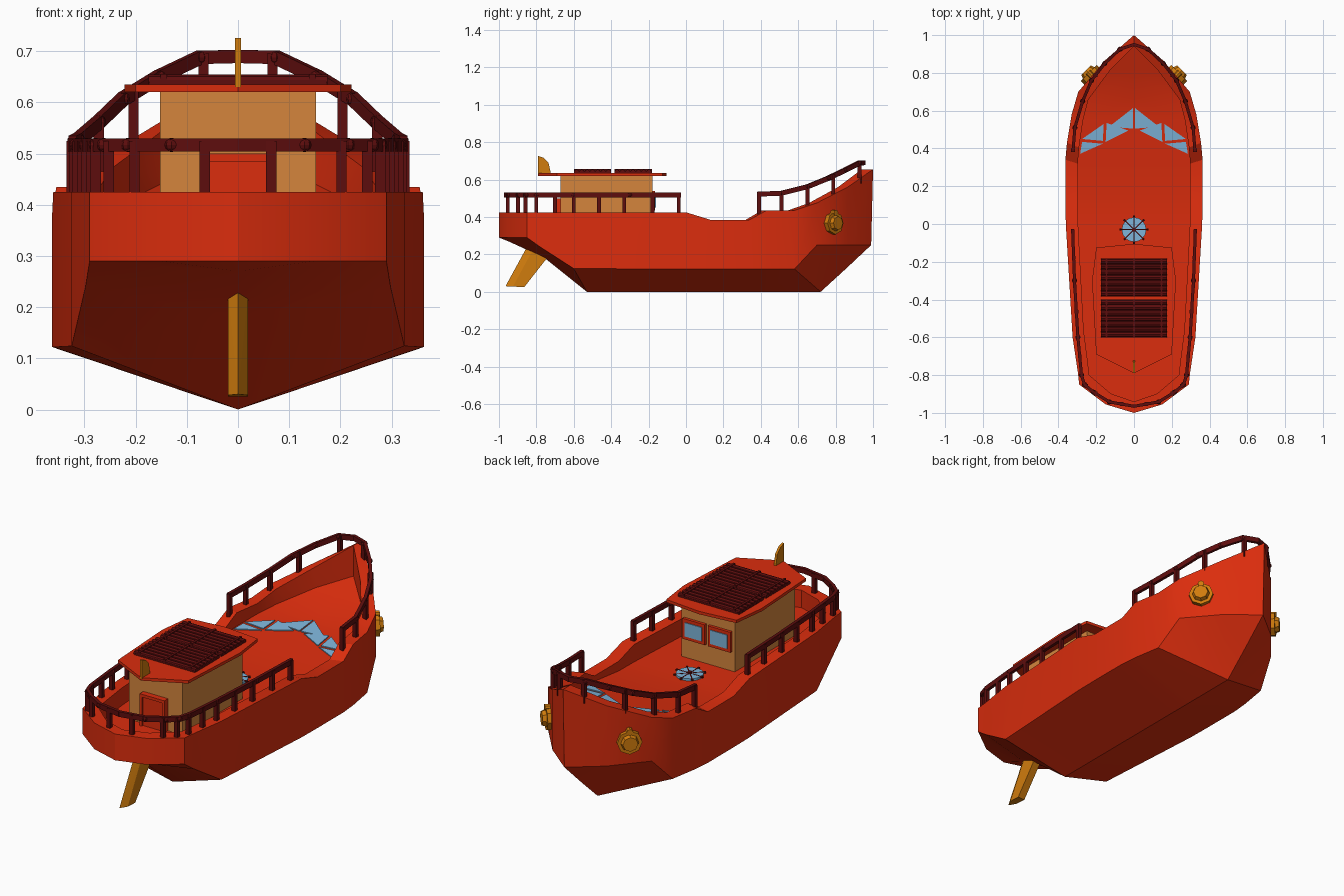
import bpy, bmesh, math
from mathutils import Vector, Matrix

if "Cube" in bpy.data.objects:
    bpy.data.objects.remove(bpy.data.objects["Cube"], do_unlink=True)


def material(name, rgb):
    m = bpy.data.materials.new(name)
    m.use_nodes = True
    m.diffuse_color = (*rgb, 1)
    m.node_tree.nodes["Principled BSDF"].inputs["Base Color"].default_value = (*rgb, 1)
    return m


RED = material("hull red", (0.71, 0.026, 0.004))
MAROON = material("dark maroon", (0.11, 0.004, 0.004))
TAN = material("cabin tan", (0.66, 0.235, 0.046))
GOLD = material("golden brass", (0.63, 0.2, 0.004))
BLUE = material("window blue", (0.21, 0.46, 0.7))


def finish(name, bm, mat, mirror=False, smooth=None):
    if mirror:
        bmesh.ops.mirror(bm, geom=bm.verts[:] + bm.edges[:] + bm.faces[:],
                         matrix=Matrix(), merge_dist=0.0005, axis="X")
    bmesh.ops.recalc_face_normals(bm, faces=bm.faces)
    me = bpy.data.meshes.new(name)
    bm.to_mesh(me)
    bm.free()
    me.materials.append(mat)
    ob = bpy.data.objects.new(name, me)
    bpy.context.collection.objects.link(ob)
    if smooth:
        bpy.ops.object.select_all(action="DESELECT")
        ob.select_set(True)
        bpy.context.view_layer.objects.active = ob
        bpy.ops.object.shade_smooth_by_angle(angle=math.radians(smooth))


def add_box(bm, lo, hi):
    lo, hi = Vector(lo), Vector(hi)
    mat = Matrix.Translation((lo + hi) / 2) @ Matrix.Diagonal((*(hi - lo), 1))
    bmesh.ops.create_cube(bm, size=1, matrix=mat)


def add_beam(bm, a, b, width, height):
    rot = (b - a).to_track_quat("Y", "Z").to_matrix().to_4x4()
    size = Matrix.Diagonal((width, (b - a).length + width * 0.4, height, 1))
    bmesh.ops.create_cube(bm, size=1, matrix=Matrix.Translation((a + b) / 2) @ rot @ size)


def add_rod(bm, a, b, r, sides=8, r2=None):
    a, b = Vector(a), Vector(b)
    rot = (b - a).to_track_quat("Z", "Y").to_matrix().to_4x4()
    bmesh.ops.create_cone(bm, cap_ends=True, segments=sides, radius1=r,
                          radius2=r if r2 is None else r2, depth=(b - a).length,
                          matrix=Matrix.Translation((a + b) / 2) @ rot)


def add_prism(bm, points, shift):
    f = bm.faces.new([bm.verts.new(p) for p in points])
    new = bmesh.ops.extrude_face_region(bm, geom=[f])["geom"]
    bmesh.ops.translate(bm, vec=shift, verts=[g for g in new if isinstance(g, bmesh.types.BMVert)])


def box(name, lo, hi, mat):
    bm = bmesh.new()
    add_box(bm, lo, hi)
    finish(name, bm, mat)


def deck_z(y):
    return 0.335 + max(0, y - 0.122) * 0.11 + max(0, y - 0.65) * 0.25


# Hull: half sections of x, y, rail height, chine height, keel y, keel z
stations = [
    (0, -1.0, 0.425, 0.29, -1.0, 0.29),
    (0.15, -0.955, 0.425, 0.29, -0.95, 0.27),
    (0.29, -0.85, 0.425, 0.29, -0.84, 0.22),
    (0.298, -0.78, 0.425, 0.24, -0.755, 0.18),
    (0.325, -0.6, 0.425, 0.124, -0.53, 0),
    (0.361, 0, 0.425, 0.122, 0, 0),
    (0.363, 0.13, 0.385, 0.122, 0.13, 0),
    (0.363, 0.34, 0.385, 0.122, 0.34, 0),
    (0.355, 0.43, 0.435, 0.122, 0.43, 0),
    (0.33, 0.58, 0.435, 0.122, 0.72, 0),
    (0.295, 0.7, 0.475, 0.25, 0.72, 0),
    (0.155, 0.865, 0.56, 0.25, 0.857, 0.125),
    (0, 1.0, 0.655, 0.25, 0.99, 0.25)]
bm = bmesh.new()
rows = []
for x, y, rail, chine, ky, kz in stations:
    ix, iy = x * 0.82, y * 0.94
    section = [(0, ky, kz), (x, min(y, 0.99), chine), (x, y, rail), (ix, iy, rail),
               (ix, iy, deck_z(iy)), (0, iy, deck_z(iy))]
    rows.append([bm.verts.new(p) for p in section])
for a, b in zip(rows, rows[1:]):
    for i in range(len(a) - 1):
        bm.faces.new((a[i], a[i + 1], b[i + 1], b[i]))
bmesh.ops.remove_doubles(bm, verts=bm.verts, dist=0.0005)
finish("hull", bm, RED, mirror=True, smooth=25)

# Foredeck skylight panes
bm = bmesh.new()
panes = [[(0.004, 0.615), (0.132, 0.515), (0.004, 0.505)],
         [(0.145, 0.535), (0.15, 0.435), (0.03, 0.495)],
         [(0.16, 0.53), (0.275, 0.45), (0.165, 0.44)],
         [(0.165, 0.425), (0.275, 0.435), (0.285, 0.372)]]
for tri in panes:
    add_prism(bm, [(x, y, deck_z(y) - 0.001) for x, y in tri], (0, 0, 0.006))
finish("skylight_panes", bm, BLUE, mirror=True)

# Cabin, door and windows
box("cabin", (-0.152, -0.67, 0.33), (0.152, -0.18, 0.622), TAN)
box("door", (-0.058, -0.69, 0.33), (0.058, -0.66, 0.49), RED)
box("door_lintel", (-0.07, -0.70, 0.485), (0.07, -0.66, 0.5), RED)
for side, label in ((1, "left"), (-1, "right")):
    x = side * 0.064
    box(label + "_door_post", (x - 0.006, -0.70, 0.33), (x + 0.006, -0.66, 0.49), RED)
    c = side * 0.073
    box(label + "_window_frame", (c - 0.064, -0.19, 0.435), (c + 0.064, -0.165, 0.54), RED)
    box(label + "_window_pane", (c - 0.049, -0.17, 0.452), (c + 0.049, -0.161, 0.523), BLUE)

# Roof plate
half = [(0.2, -0.69), (0.222, -0.3), (0.2, -0.125)]
outline = [(0, -0.79)] + half + [(0, -0.105)] + [(-x, y) for x, y in reversed(half)]
bm = bmesh.new()
add_prism(bm, [(x, y, 0.62) for x, y in outline], (0, 0, 0.015))
finish("roof", bm, RED)

# Roof slats in two groups, held by three bars
bm = bmesh.new()
for start in (-0.6, -0.383):
    add_box(bm, (-0.172, start, 0.63), (0.172, start + 0.2, 0.644))
    for i in range(7):
        y = start + 0.0145 + i * 0.0285
        add_rod(bm, (-0.175, y, 0.64), (0.175, y, 0.64), 0.0145)
    for x in (-0.145, 0, 0.145):
        add_box(bm, (x - 0.006, start, 0.635), (x + 0.006, start + 0.2, 0.656))
finish("roof_slats", bm, MAROON)

# Roof fin
bm = bmesh.new()
fin = [(-0.79, 0.63), (-0.79, 0.726), (-0.76, 0.716), (-0.735, 0.69), (-0.722, 0.63)]
add_prism(bm, [(-0.006, y, z) for y, z in fin], (0.012, 0, 0))
finish("roof_fin", bm, GOLD)

# Rudder blade with a ridged trailing edge
bm = bmesh.new()
for y, z in [(-0.965, 0.03), (-0.85, 0.24)]:
    bm.verts.new((0, y, z))
for y, z in [(-0.925, 0.028), (-0.865, 0.025), (-0.72, 0.21), (-0.815, 0.232)]:
    for x in (-0.02, 0.02):
        bm.verts.new((x, y, z))
bmesh.ops.convex_hull(bm, input=bm.verts)
finish("rudder", bm, GOLD)

# Octagonal bow bosses
bm = bmesh.new()
centre, out = Vector((0.222, 0.782, 0.367)), Vector((0.707, 0.707, 0))
add_rod(bm, centre - out * 0.02, centre + out * 0.025, 0.06)
add_rod(bm, centre + out * 0.02, centre + out * 0.045, 0.045, r2=0.036)
top = centre + Vector((0, 0, 0.055))
add_rod(bm, top - out * 0.01, top + out * 0.03, 0.016)
finish("bow_bosses", bm, GOLD, mirror=True)

# Wheel lying on the deck
hub = Vector((0, -0.03, 0.342))
up = Vector((0, 0, 1))
bm = bmesh.new()
add_rod(bm, hub - up * 0.008, hub + up * 0.004, 0.065, 16)
finish("deck_wheel", bm, BLUE)
bm = bmesh.new()
add_rod(bm, hub, hub + up * 0.012, 0.011)
for i in range(8):
    d = Vector((math.cos(i * math.pi / 4), math.sin(i * math.pi / 4), 0))
    add_rod(bm, hub + up * 0.003, hub + up * 0.003 + d * 0.074, 0.0035, 6)
    add_rod(bm, hub + up * 0.002 + d * 0.065, hub + up * 0.002 + d * 0.076, 0.006, 6)
finish("wheel_spokes", bm, MAROON)


# Railings: half paths of flat beams with round joints, mirrored
def railing(name, path, posts, drop):
    bm = bmesh.new()
    pts = [Vector(p) for p in path]
    for a, b in zip(pts, pts[1:]):
        add_beam(bm, a, b, 0.016, 0.026)
    for p in pts[1:-1]:
        bmesh.ops.create_uvsphere(bm, u_segments=8, v_segments=6, radius=0.014,
                                  matrix=Matrix.Translation(p))
    for seg, t in posts:
        p = pts[seg].lerp(pts[seg + 1], t)
        add_box(bm, p - Vector((0.01, 0.01, drop)), p + Vector((0.01, 0.01, 0.008)))
    finish(name, bm, MAROON, mirror=True)


railing("stern_railing",
        [(0.325, -0.03, 0.517), (0.315, -0.3, 0.517), (0.297, -0.6, 0.517),
         (0.278, -0.8, 0.517), (0.262, -0.85, 0.517), (0.215, -0.89, 0.517),
         (0.13, -0.942, 0.517), (0, -0.965, 0.517)],
        [(0, 0.03), (0, 0.55), (1, 0.1), (1, 0.55), (2, 0), (2, 0.5), (3, 0), (4, 0.2),
         (5, 0.15), (6, 0.5)], 0.1)
railing("bow_railing",
        [(0.323, 0.385, 0.522), (0.313, 0.51, 0.527), (0.272, 0.65, 0.562),
         (0.225, 0.76, 0.607), (0.155, 0.85, 0.65), (0.075, 0.925, 0.688), (0, 0.95, 0.69)],
        [(0, 0.04), (1, 0), (2, 0), (3, 0.3), (5, 0.1)], 0.11)
